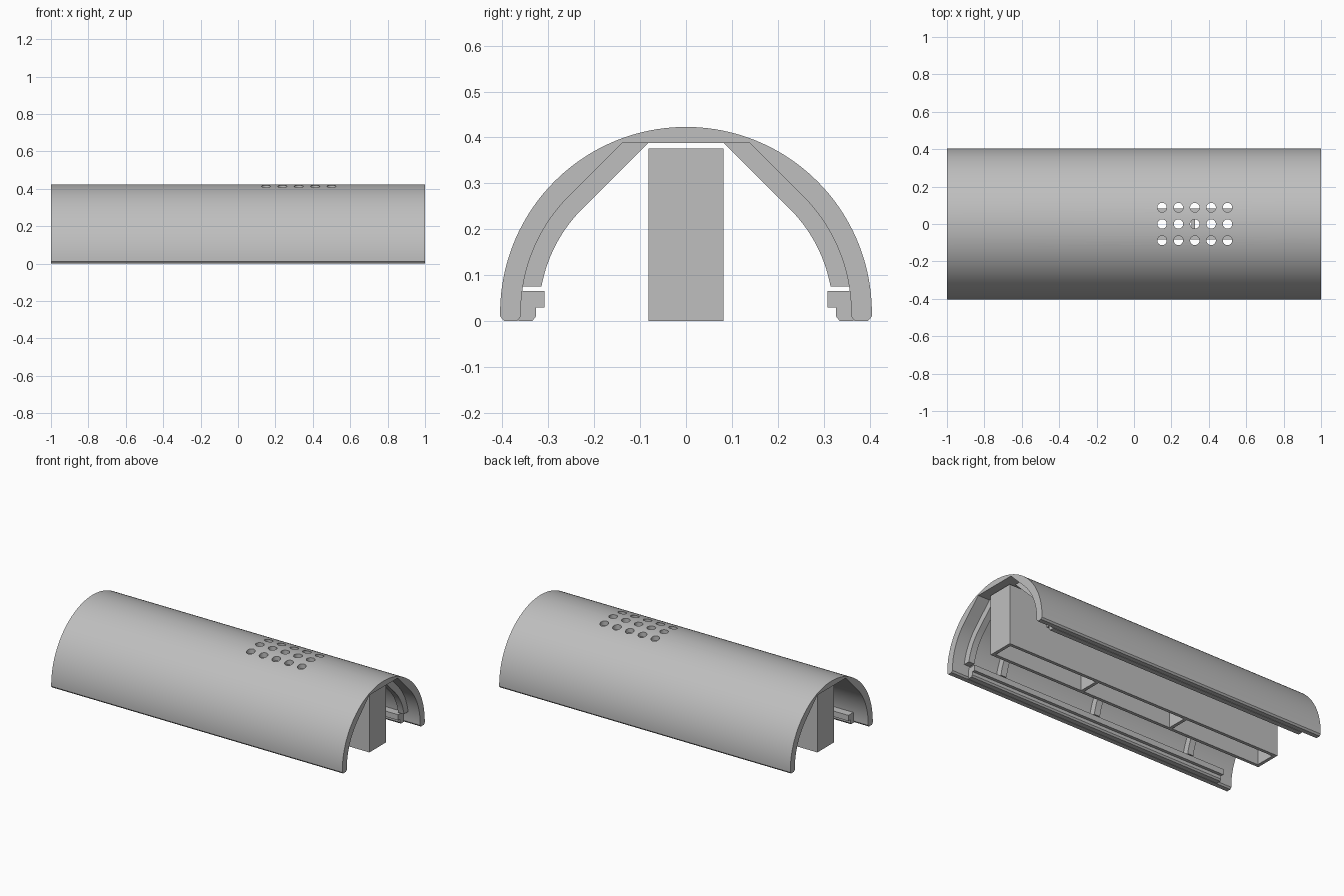
import bpy, bmesh, math

old = bpy.data.objects.get("Cube")
if old:
    bpy.data.objects.remove(old, do_unlink=True)

grey = bpy.data.materials.new("light grey")
grey.use_nodes = True
COLOUR = (0.52, 0.52, 0.52, 1)
grey.diffuse_color = COLOUR
grey.node_tree.nodes["Principled BSDF"].inputs["Base Color"].default_value = COLOUR

CENTRE_Z = 0.018
CEILING = 0.388


def finish(name, bm):
    bmesh.ops.recalc_face_normals(bm, faces=bm.faces)
    mesh = bpy.data.meshes.new(name)
    bm.to_mesh(mesh)
    bm.free()
    obj = bpy.data.objects.new(name, mesh)
    bpy.context.collection.objects.link(obj)
    mesh.materials.append(grey)
    return obj


def extrude_profile(name, points, x0, x1):
    """Sweep a closed (y, z) outline along x."""
    bm = bmesh.new()
    face = bm.faces.new([bm.verts.new((x0, y, z)) for y, z in points])
    new = bmesh.ops.extrude_face_region(bm, geom=[face])["geom"]
    verts = [g for g in new if isinstance(g, bmesh.types.BMVert)]
    bmesh.ops.translate(bm, verts=verts, vec=(x1 - x0, 0, 0))
    return finish(name, bm)


def smooth(obj):
    bpy.ops.object.select_all(action="DESELECT")
    obj.select_set(True)
    bpy.context.view_layer.objects.active = obj
    bpy.ops.object.shade_smooth_by_angle(angle=math.radians(25))


def cut(obj, cutter):
    cutter.hide_render = True
    mod = obj.modifiers.new("cut", "BOOLEAN")
    mod.operation, mod.solver, mod.object = "DIFFERENCE", "EXACT", cutter
    bpy.context.view_layer.objects.active = obj
    bpy.ops.object.modifier_apply(modifier=mod.name)
    bpy.data.objects.remove(cutter, do_unlink=True)


def arc(radius, z_start, end_deg, n):
    """Points on the +y side from height z_start up to an angle."""
    a0 = math.asin((z_start - CENTRE_Z) / radius)
    a1 = math.radians(end_deg)
    angles = [a0 + (a1 - a0) * i / n for i in range(n + 1)]
    return [(radius * math.cos(a), CENTRE_Z + radius * math.sin(a)) for a in angles]


def inner_line(radius, z_start):
    """Arc, then a 45 degree tangent that meets the flat ceiling."""
    y_top = radius * math.sqrt(2) + CENTRE_Z - CEILING
    return arc(radius, z_start, 45, 20) + [(y_top, CEILING)]


def mirrored(points):
    return [(-y, z) for y, z in reversed(points)]


def boxes(name, items):
    bm = bmesh.new()
    for centre, size in items:
        verts = bmesh.ops.create_cube(bm, size=1)["verts"]
        bmesh.ops.scale(bm, verts=verts, vec=size)
        bmesh.ops.translate(bm, verts=verts, vec=centre)
    return finish(name, bm)


# Arched shell with chamfered feet and a flat ceiling
outer = [(0.396, 0)] + arc(0.405, 0.01, 90, 40)
inner = [(0.368, 0)] + inner_line(0.36, 0.01)
outline = outer + mirrored(outer)[1:] + [(-y, z) for y, z in inner] + inner[::-1]
shell = extrude_profile("arched_shell", outline, -1, 1)

# Grid of round vent holes through the crown
bm = bmesh.new()
for i in range(5):
    for j in (-1, 0, 1):
        verts = bmesh.ops.create_cone(bm, cap_ends=True, segments=32, radius1=0.025,
                                      radius2=0.025, depth=0.2)["verts"]
        bmesh.ops.translate(bm, verts=verts, vec=(0.15 + 0.0875 * i, 0.088 * j, 0.42))
cut(shell, finish("vent_cutter", bm))
smooth(shell)

# Cross ribs and stepped rails on both sides
rib = inner_line(0.362, 0.075) + inner_line(0.32, 0.075)[::-1]
rail = [(0.365, 0), (0.335, 0), (0.327, 0.01), (0.327, 0.03),
        (0.308, 0.03), (0.308, 0.065), (0.365, 0.065)]
for side, flip in (("left", False), ("right", True)):
    shape = mirrored if flip else list
    for n, x in enumerate((0.9, 0.67, 0, -0.67)):
        smooth(extrude_profile(f"rib_{side}_{n + 1}", shape(rib), x - 0.02, x + 0.02))
    extrude_profile(f"rail_{side}", shape(rail), -0.9, 0.885)

# Central tray, open above and below, with three compartments
HALF, WALL, TOP = 0.96, 0.02, 0.376
tray = boxes("central_tray", [((0, 0, TOP / 2), (2 * HALF, 0.164, TOP))])
bay = (2 * HALF - 4 * WALL) / 3
cut(tray, boxes("bay_cutter", [((i * (bay + WALL), 0, TOP / 2), (bay, 0.164 - 2 * WALL, 1))
                               for i in (-1, 0, 1)]))
